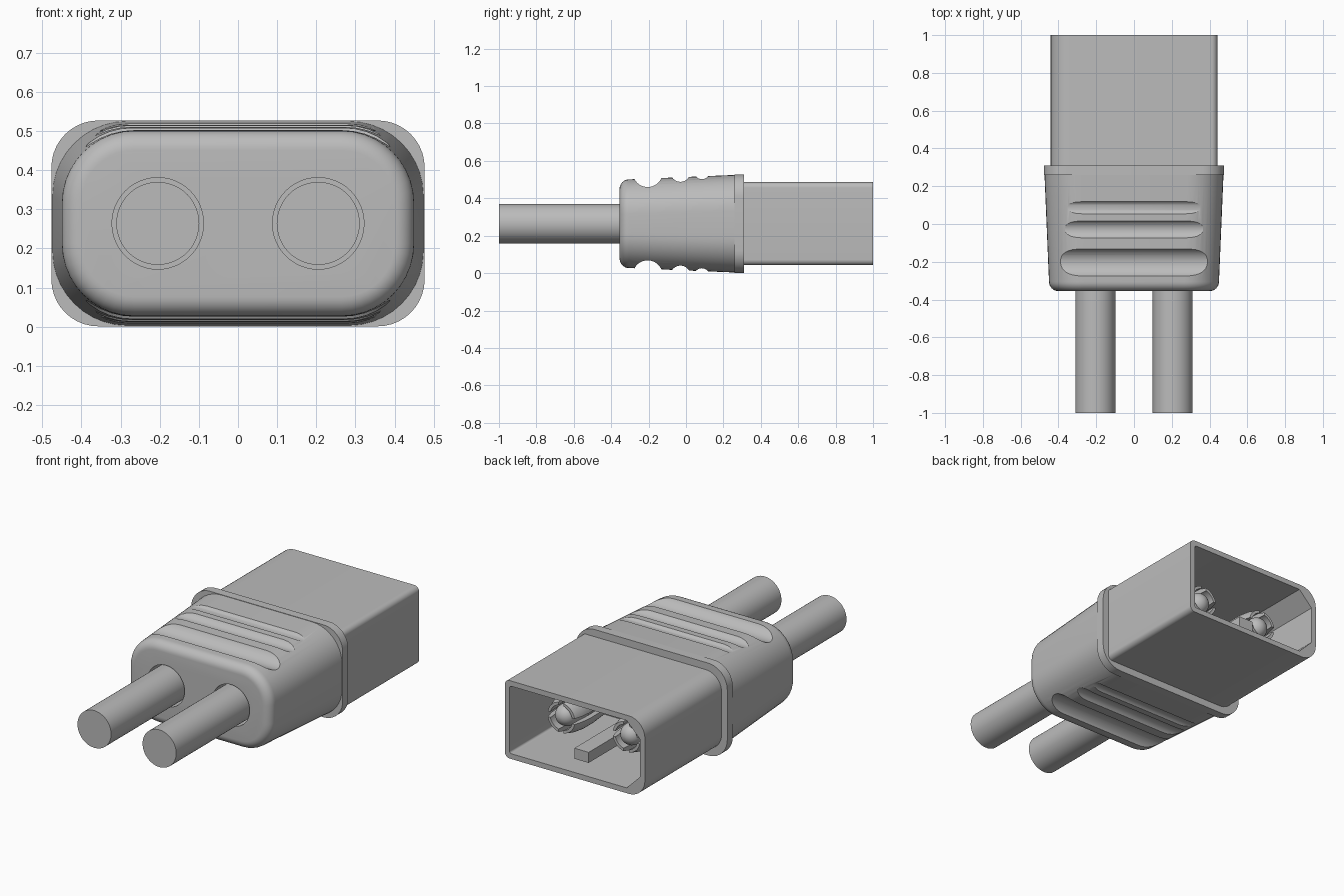
import bpy, bmesh, math
from mathutils import Matrix

cube = bpy.data.objects.get("Cube")
if cube:
    bpy.data.objects.remove(cube, do_unlink=True)

grey = bpy.data.materials.new("mid grey plastic")
grey.use_nodes = True
COLOUR = (0.5, 0.5, 0.5, 1)
grey.diffuse_color = COLOUR
grey.node_tree.nodes["Principled BSDF"].inputs["Base Color"].default_value = COLOUR

MID_Z = 0.264      # height of the connector axis
PIN_X = 0.205      # sideways offset of each wire and pin
SEG = 10           # segments per rounded corner


def rounded_ring(y, hw, hh, r_left, r_right, chamfer=False):
    """Rounded rectangle across y; the right (-x) corners may be straight chamfers."""
    pts = []
    corners = [(1, 1, r_left, 0), (-1, 1, r_right, 90),
               (-1, -1, r_right, 180), (1, -1, r_left, 270)]
    for sx, sz, r, start in corners:
        cx, cz = sx * (hw - r), sz * (hh - r)
        ends = [math.radians(start), math.radians(start + 90)]
        for i in range(SEG + 1):
            t = i / SEG
            if chamfer and sx < 0:
                c = math.cos(ends[0]) * (1 - t) + math.cos(ends[1]) * t
                s = math.sin(ends[0]) * (1 - t) + math.sin(ends[1]) * t
            else:
                a = ends[0] + (ends[1] - ends[0]) * t
                c, s = math.cos(a), math.sin(a)
            pts.append((cx + r * c, y, MID_Z + cz + r * s))
    return pts


def circle_ring(x, y, r, n=48):
    return [(x + r * math.cos(math.tau * i / n), y,
             MID_Z + r * math.sin(math.tau * i / n)) for i in range(n)]


def finish(name, bm):
    bmesh.ops.recalc_face_normals(bm, faces=bm.faces)
    mesh = bpy.data.meshes.new(name)
    bm.to_mesh(mesh)
    bm.free()
    mesh.materials.append(grey)
    ob = bpy.data.objects.new(name, mesh)
    bpy.context.collection.objects.link(ob)
    return ob


def loft(name, rings, loop=False):
    """Skin a row of rings; cap both ends, or join last to first."""
    bm = bmesh.new()
    rows = [[bm.verts.new(p) for p in ring] for ring in rings]
    pairs = list(zip(rows, rows[1:]))
    if loop:
        pairs.append((rows[-1], rows[0]))
    for a, b in pairs:
        for i in range(len(a)):
            j = (i + 1) % len(a)
            bm.faces.new((a[i], a[j], b[j], b[i]))
    if not loop:
        bm.faces.new(rows[0])
        bm.faces.new(rows[-1])
    return finish(name, bm)


def box(name, centre, size, roll=0):
    bm = bmesh.new()
    bmesh.ops.create_cube(bm, size=1, matrix=Matrix.Translation(centre)
                          @ Matrix.Rotation(roll, 4, 'Y') @ Matrix.Diagonal((*size, 1)))
    return finish(name, bm)


def activate(ob):
    bpy.ops.object.select_all(action='DESELECT')
    ob.select_set(True)
    bpy.context.view_layer.objects.active = ob


def cut(ob, cutter):
    """Subtract the cutter, then discard it."""
    cutter.hide_render = True
    mod = ob.modifiers.new("cut", 'BOOLEAN')
    mod.operation = 'DIFFERENCE'
    mod.solver = 'EXACT'
    mod.object = cutter
    activate(ob)
    bpy.ops.object.modifier_apply(modifier=mod.name)
    bpy.data.objects.remove(cutter, do_unlink=True)


def smooth(ob):
    activate(ob)
    bpy.ops.object.shade_smooth_by_angle(angle=math.radians(30))


# Tapered grip with a rounded front edge
FRONT, BACK, FILLET = -0.355, 0.265, 0.05
rings = []
for i in range(9):
    a = math.radians(90) * i / 8
    inset = FILLET * (1 - math.sin(a))
    r = 0.185 - inset
    rings.append(rounded_ring(FRONT + FILLET * (1 - math.cos(a)),
                              0.45 - inset, 0.237 - inset, r, r))
rings.append(rounded_ring(BACK, 0.474, 0.261, 0.19, 0.19))
grip = loft("grip", rings)

# Finger grooves across top and bottom: position, radius, groove floor height
for y, r, floor in [(-0.205, 0.08, 0.196), (-0.03, 0.053, 0.224), (0.085, 0.041, 0.238)]:
    for side in (1, -1):
        bm = bmesh.new()
        bmesh.ops.create_cone(
            bm, cap_ends=True, segments=48, radius1=r, radius2=r, depth=1.4,
            matrix=Matrix.Translation((0, y, MID_Z + side * (floor + r)))
            @ Matrix.Rotation(math.radians(90), 4, 'Y'))
        cut(grip, finish("groove_cutter", bm))

# Wire sockets in the front of the grip
for sx in (1, -1):
    cut(grip, loft("socket_cutter", [circle_ring(sx * PIN_X, y, 0.117) for y in (-0.5, -0.1)]))
smooth(grip)

# Flange between grip and shell
smooth(loft("flange", [rounded_ring(y, 0.477, 0.263, 0.12, 0.12) for y in (0.26, 0.31)]))

# Open shell, with the right-hand corners cut off for polarity
smooth(loft("shell", [
    rounded_ring(0.3, 0.441, 0.222, 0.03, 0.1),
    rounded_ring(1.0, 0.441, 0.222, 0.03, 0.1),
    rounded_ring(1.0, 0.411, 0.192, 0.012, 0.085, True),
    rounded_ring(0.33, 0.411, 0.192, 0.012, 0.085, True)]))

# Wires and slotted pins, one of each per side
for sx, side in ((1, "left"), (-1, "right")):
    x = sx * PIN_X
    smooth(loft(side + "_wire", [circle_ring(x, y, 0.106) for y in (-1.0, -0.08)]))

    sleeve_profile = [(0.32, 0.092), (0.48, 0.092), (0.55, 0.1), (0.64, 0.107),
                      (0.72, 0.107), (0.78, 0.1), (0.83, 0.086),
                      (0.83, 0.07), (0.7, 0.078), (0.32, 0.074)]
    sleeve = loft(side + "_pin_sleeve",
                  [circle_ring(x, y, r) for y, r in sleeve_profile], loop=True)
    for roll in (0, math.radians(90)):
        cut(sleeve, box("slot_cutter", (x, 0.7, MID_Z), (0.3, 0.4, 0.032), roll))
    smooth(sleeve)

    core = [circle_ring(x, 0.32, 0.06)]
    for i in range(9):
        a = math.radians(87) * i / 8
        core.append(circle_ring(x, 0.78 + 0.06 * math.sin(a), 0.06 * math.cos(a)))
    smooth(loft(side + "_pin_core", core))

# Small square signal pin between the main pins
box("signal_pin", (0, 0.63, 0.146), (0.09, 0.62, 0.06))
